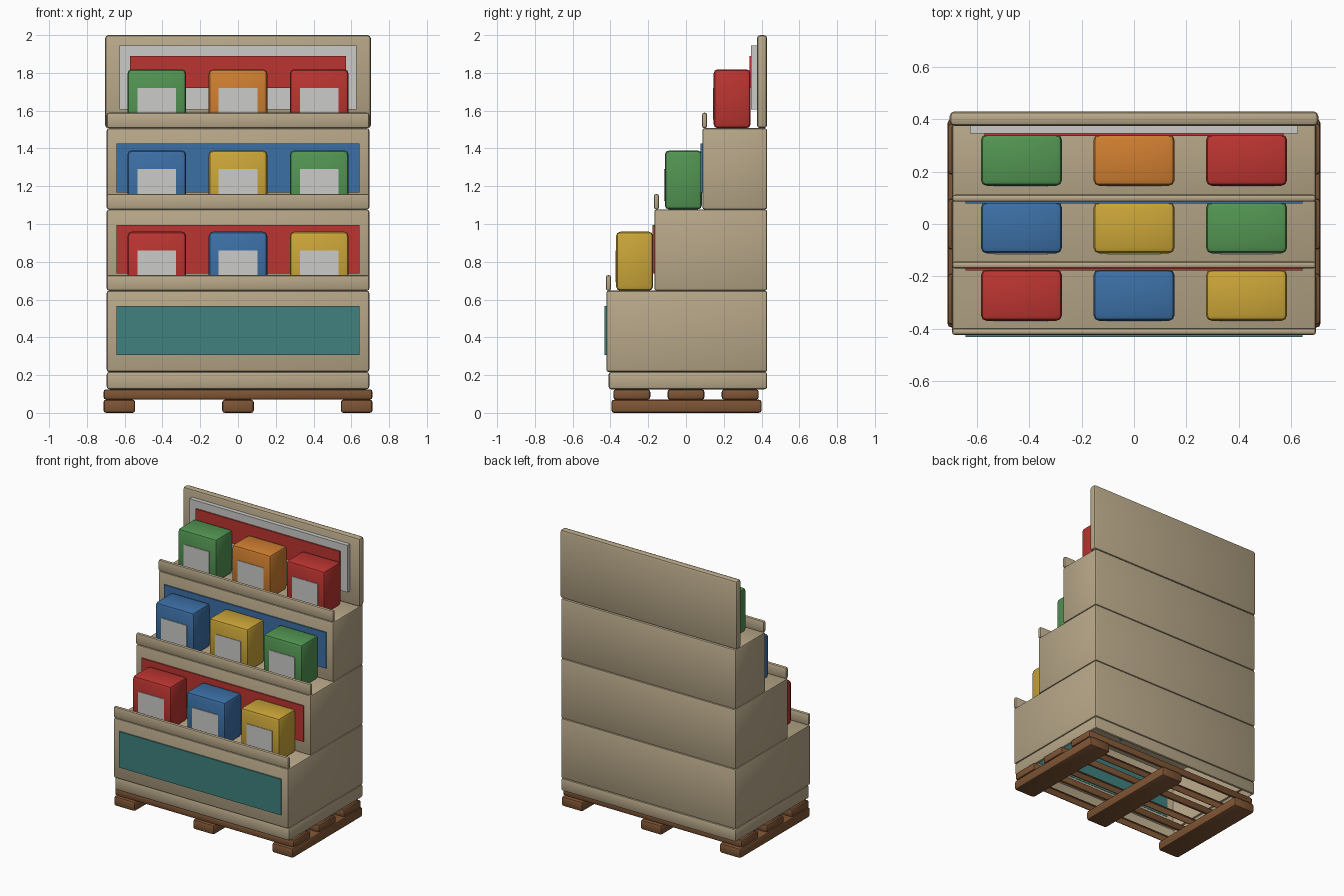
import bpy
import bmesh
from math import radians

if "Cube" in bpy.data.objects:
    bpy.data.objects.remove(bpy.data.objects["Cube"], do_unlink=True)


def material(name, r, g, b):
    m = bpy.data.materials.new(name)
    m.use_nodes = True
    m.diffuse_color = (r, g, b, 1)
    m.node_tree.nodes["Principled BSDF"].inputs["Base Color"].default_value = (r, g, b, 1)
    return m


CARD = material("cardboard_beige", .48, .39, .25)
WOOD = material("pallet_brown", .21, .09, .035)
RED = material("red", .5, .035, .03)
BLUE = material("blue", .045, .16, .38)
GREEN = material("green", .085, .3, .085)
YELLOW = material("yellow", .6, .38, .04)
ORANGE = material("orange", .63, .21, .03)
TEAL = material("teal", .05, .22, .21)
GREY = material("label_grey", .6, .6, .58)


def block(name, x, y, z, mat, bevel=0.0, open_sides=()):
    """Box spanning the given ranges, with rounded edges; open_sides lists z normals to leave open."""
    bm = bmesh.new()
    bmesh.ops.create_cube(bm, size=1)
    for v in bm.verts:
        v.co = [a + (c + .5) * (b - a) for c, (a, b) in zip(v.co, (x, y, z))]
    if bevel:
        bmesh.ops.bevel(bm, geom=bm.edges[:], offset=bevel, segments=2,
                        profile=0.5, affect='EDGES', clamp_overlap=True)
    bm.normal_update()
    gone = [f for f in bm.faces if any(f.normal.z * s > .99 for s in open_sides)]
    bmesh.ops.delete(bm, geom=gone, context='FACES')
    mesh = bpy.data.meshes.new(name)
    bm.to_mesh(mesh)
    bm.free()
    mesh.materials.append(mat)
    ob = bpy.data.objects.new(name, mesh)
    bpy.context.collection.objects.link(ob)
    if bevel:
        bpy.ops.object.select_all(action='DESELECT')
        ob.select_set(True)
        bpy.context.view_layer.objects.active = ob
        bpy.ops.object.shade_smooth_by_angle(angle=radians(35))
    return ob


def span(centre, half):
    return (centre - half, centre + half)


# Pallet: three runners and three cross slats
for side, cx in (("right", -.628), ("middle", 0), ("left", .628)):
    block("pallet_runner_" + side, span(cx, .084), (-.395, .4), (0, .07), WOOD, .014)
for place, cy in (("front", -.287), ("middle", 0), ("back", .287)):
    block("pallet_slat_" + place, span(0, .712), span(cy, .098), (.07, .125),
          WOOD, .014, (1, -1))

# Base tray and stepped tiers, each with a front lip
WIDE = span(0, .695)
BACK = .43
block("base_tray", WIDE, (-.41, BACK), (.125, .217), CARD, .014, (1, -1))

STEP = .43
fronts = (-.422, -.168, .087)
panel_mats = (TEAL, RED, BLUE)
rows = ((RED, BLUE, YELLOW), (BLUE, YELLOW, GREEN), (GREEN, ORANGE, RED))
box_fronts = (-.37, -.112, .146)

for i, (front, mat, row, by) in enumerate(zip(fronts, panel_mats, rows, box_fronts)):
    n = str(i + 1)
    low = .217 + i * STEP
    top = low + STEP
    block("tier_" + n, WIDE, (front, BACK), (low, top), CARD, .012,
          (-1,) if i == 0 else ())
    block("tier_lip_" + n, WIDE, (front - .002, front + .025), (top, top + .082), CARD, .011)
    block("tier_panel_" + n, span(0, .643), (front - .009, front + .002),
          (low + .09, low + .348), mat)
    # Product boxes with front labels
    for j, colour in enumerate(row):
        cx = (j - 1) * .43
        tag = n + "_" + str(j + 1)
        block("product_box_" + tag, span(cx, .155), (by, by + .196), (top, top + .312),
              colour, .022)
        block("box_label_" + tag, span(cx, .102), (by - .004, by + .002),
              (top + .045, top + .213), GREY)

# Header board with framed sign
block("header_board", span(0, .704), (.375, BACK), (1.507, 2), CARD, .018)
block("header_sign", span(0, .627), (.345, .378), (1.607, 1.945), GREY)
block("header_stripe", span(0, .572), (.336, .346), (1.72, 1.89), RED)
